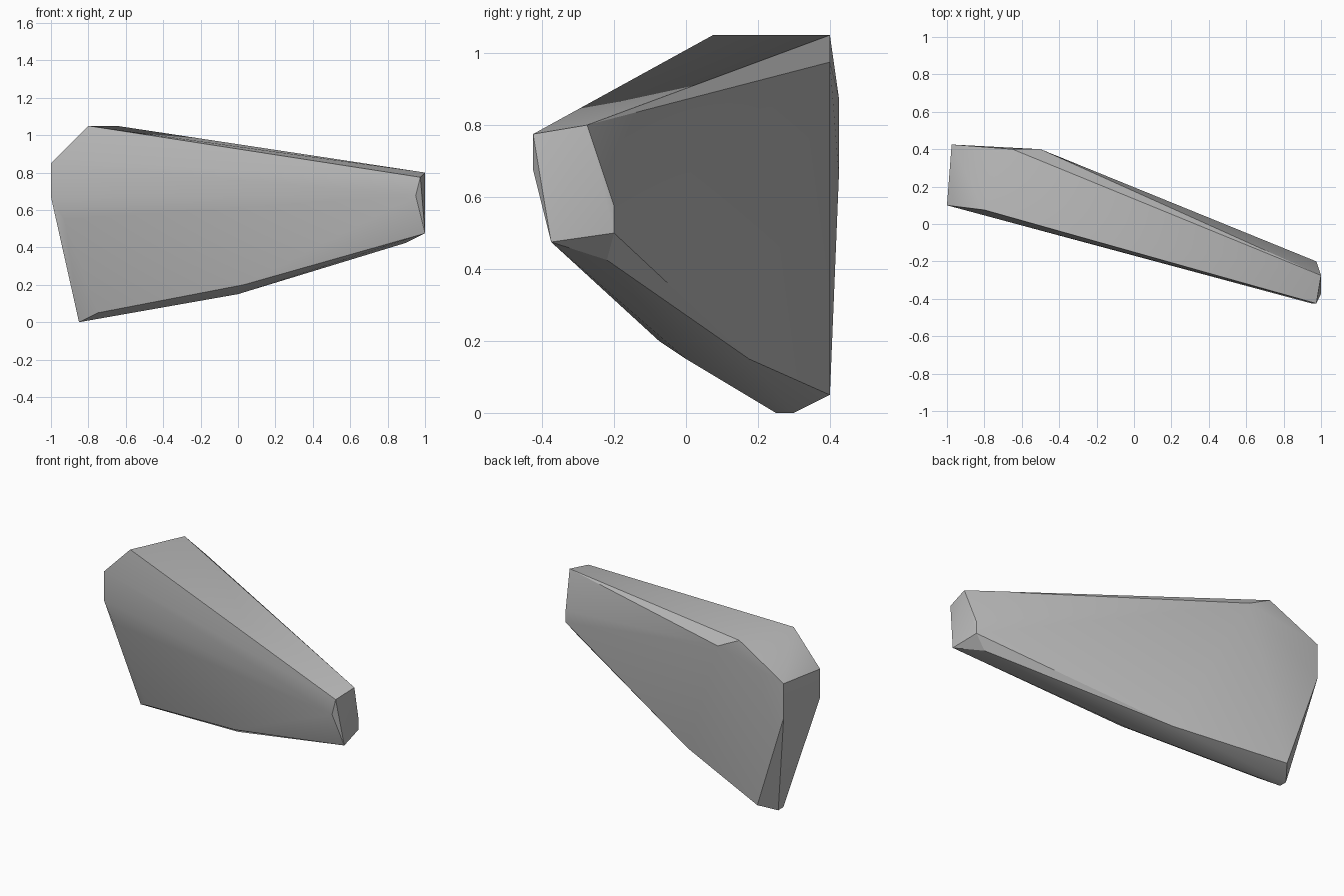
import bpy, bmesh, math

cube = bpy.data.objects.get("Cube")
if cube:
    bpy.data.objects.remove(cube)

# One plain stone grey
stone = bpy.data.materials.new("stone_grey")
stone.use_nodes = True
grey = (0.5, 0.5, 0.5, 1)
stone.diffuse_color = grey
stone.node_tree.nodes["Principled BSDF"].inputs["Base Color"].default_value = grey

# Corners of the tapered rock
corners = {
    # narrow end
    "tip_front": (0.975, -0.425, 0.775),
    "tip_notch": (0.95, -0.425, 0.675),
    "tip_low": (1, -0.375, 0.475),
    "tip_top": (1, -0.275, 0.8),
    "tip_back": (0.975, -0.2, 0.575),
    "tip_heel": (0.975, -0.2, 0.5),
    "under_tip": (0.9, -0.22, 0.425),
    # broad end
    "crest_front": (-0.8, 0.075, 1.05),
    "crest_back": (-0.65, 0.4, 1.05),
    "bevel_back": (-0.5, 0.4, 0.975),
    "end_front_high": (-1, 0.1, 0.85),
    "end_front_low": (-1, 0.1, 0.67),
    "end_front_inset": (-0.925, 0.09, 0.55),
    "end_back_high": (-0.975, 0.425, 0.875),
    "end_back_low": (-0.975, 0.425, 0.66),
    # underside
    "foot_front": (-0.85, 0.25, 0),
    "foot_back": (-0.85, 0.3, 0),
    "foot_inner": (-0.75, 0.17, 0.05),
    "heel_back": (-0.775, 0.4, 0.05),
    "belly_front": (0.03, -0.075, 0.2),
    "belly": (0, 0, 0.15),
    "belly_back": (-0.135, 0.175, 0.15),
}

bm = bmesh.new()
verts = {name: bm.verts.new(co) for name, co in corners.items()}
bmesh.ops.convex_hull(bm, input=bm.verts[:])
bmesh.ops.delete(bm, geom=[v for v in bm.verts if not v.link_faces], context='VERTS')
bmesh.ops.recalc_face_normals(bm, faces=bm.faces[:])

# Smooth facets with sharp creases
for face in bm.faces:
    face.smooth = True
for edge in bm.edges:
    edge.smooth = edge.calc_face_angle(0) < math.radians(30)


def crease(a, b, smooth):
    a, b = verts[a], verts[b]
    if a.is_valid and b.is_valid:
        edge = bm.edges.get((a, b))
        if edge:
            edge.smooth = smooth


for pair in (("tip_top", "crest_back"), ("tip_top", "bevel_back"),
             ("crest_back", "bevel_back"), ("tip_front", "tip_notch"),
             ("tip_notch", "tip_low"), ("end_back_low", "foot_back"),
             ("end_back_low", "heel_back")):
    crease(*pair, False)
crease("crest_front", "crest_back", True)

mesh = bpy.data.meshes.new("tapered_rock")
bm.to_mesh(mesh)
bm.free()
mesh.materials.append(stone)
rock = bpy.data.objects.new("tapered_rock", mesh)
bpy.context.collection.objects.link(rock)
